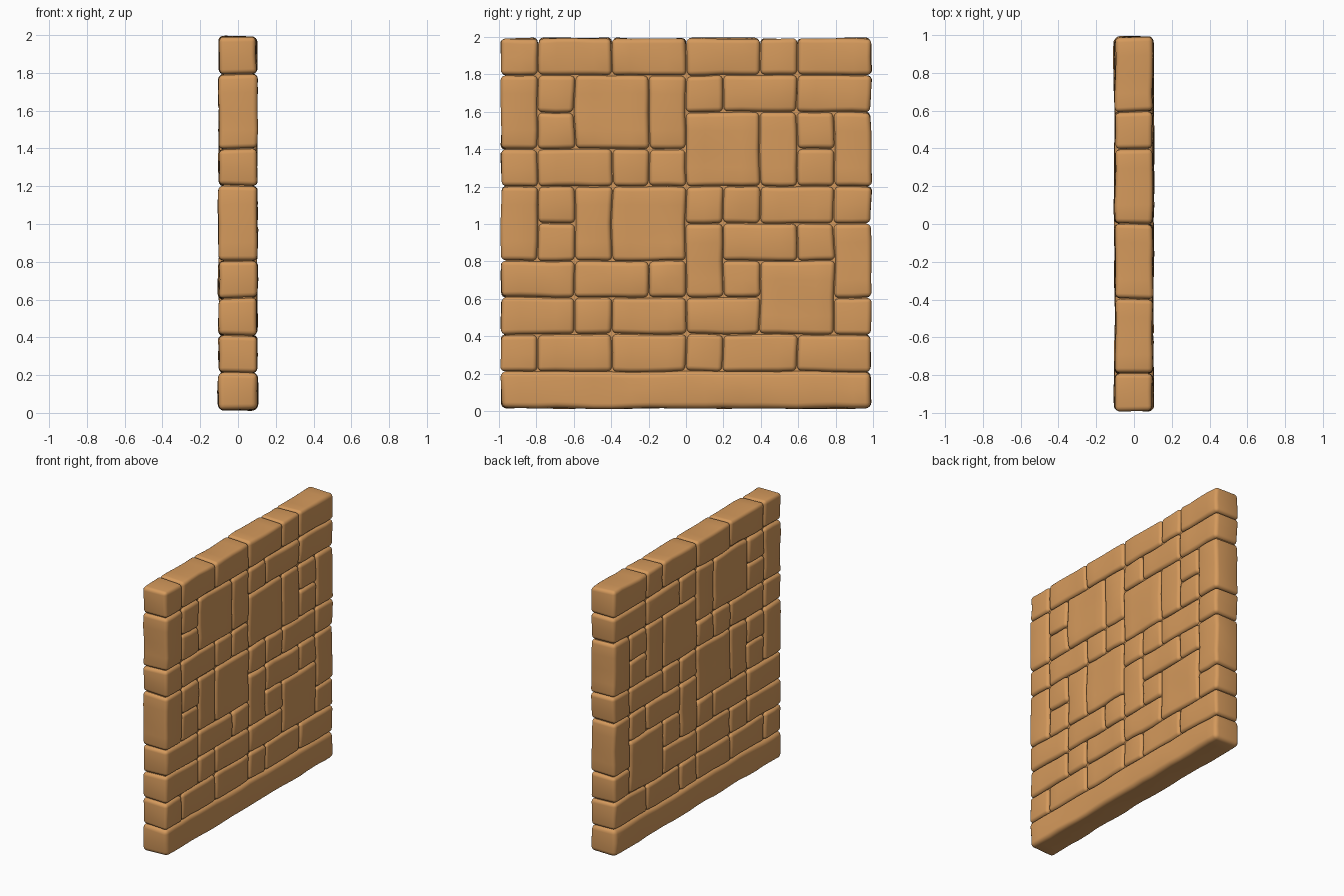
import bpy, bmesh, math, random
from mathutils import Vector, noise

if "Cube" in bpy.data.objects:
    bpy.data.objects.remove(bpy.data.objects["Cube"])

random.seed(4)
stone = bpy.data.materials.new("sandstone")
stone.diffuse_color = (0.665, 0.322, 0.107, 1)
stone.use_nodes = True
stone.node_tree.nodes["Principled BSDF"].inputs["Base Color"].default_value = stone.diffuse_color

# Brick layout, top course first: each letter block is one brick
LAYOUT = [
    "ABBCCDDEFF",
    "GHIIJKLLMM",
    "GNIIJOOPQR",
    "STTUVOOPWR",
    "XYZaabcdde",
    "XfZaaghhij",
    "kkllmgnooj",
    "ppqrrssoot",
    "uvvwwxyyzz",
    "0000000000",
]
CELL_Y, CELL_Z, Y0, Z0, GAP = 0.198, 0.198, -0.99, 0.013, 0.002


def make_block(name, lo, hi, bevel, wobble):
    lo, hi = Vector(lo), Vector(hi)
    bm = bmesh.new()
    bmesh.ops.create_cube(bm, size=1)
    for v in bm.verts:
        v.co = (lo + hi) / 2 + v.co * (hi - lo)
    # soften the twelve edges
    if bevel:
        bmesh.ops.bevel(bm, geom=bm.edges[:], offset=bevel, segments=4,
                        profile=0.5, affect='EDGES')
    # loop cuts so the block can undulate
    if wobble:
        for axis in (1, 2):
            n = max(2, round((hi[axis] - lo[axis]) / 0.1))
            for i in range(1, n):
                co, no = Vector(), Vector()
                co[axis] = lo[axis] + (hi[axis] - lo[axis]) * i / n
                no[axis] = 1
                bmesh.ops.bisect_plane(bm, geom=bm.verts[:] + bm.edges[:] + bm.faces[:],
                                       plane_co=co, plane_no=no)
        for v in bm.verts:
            v.co += noise.noise_vector(v.co * 5) * wobble
    for f in bm.faces:
        f.smooth = True
    me = bpy.data.meshes.new(name)
    bm.to_mesh(me)
    bm.free()
    me.materials.append(stone)
    ob = bpy.data.objects.new(name, me)
    bpy.context.collection.objects.link(ob)
    return ob


# Collect the cells covered by each brick
bricks = {}
for r, line in enumerate(LAYOUT):
    for c, key in enumerate(line):
        bricks.setdefault(key, []).append((c, 9 - r))

for key, cells in bricks.items():
    cs, rs = [p[0] for p in cells], [p[1] for p in cells]
    base = key == "0"
    half = 0.104 if base else 0.1 + random.uniform(-0.002, 0.002)
    lo = (-half, Y0 + min(cs) * CELL_Y + GAP, Z0 + min(rs) * CELL_Z + GAP)
    hi = (half, Y0 + (max(cs) + 1) * CELL_Y - GAP, Z0 + (max(rs) + 1) * CELL_Z - GAP)
    if base:
        hi = (hi[0], hi[1], hi[2] + 0.004)
    make_block("base_course" if base else "brick", lo, hi,
               0.032 if base else 0.025, 0.009)

# Recessed core closing the joints
core = make_block("mortar_core", (-0.076, -0.965, 0.05), (0.076, 0.965, 1.965), 0, 0)
for p in core.data.polygons:
    p.use_smooth = False
